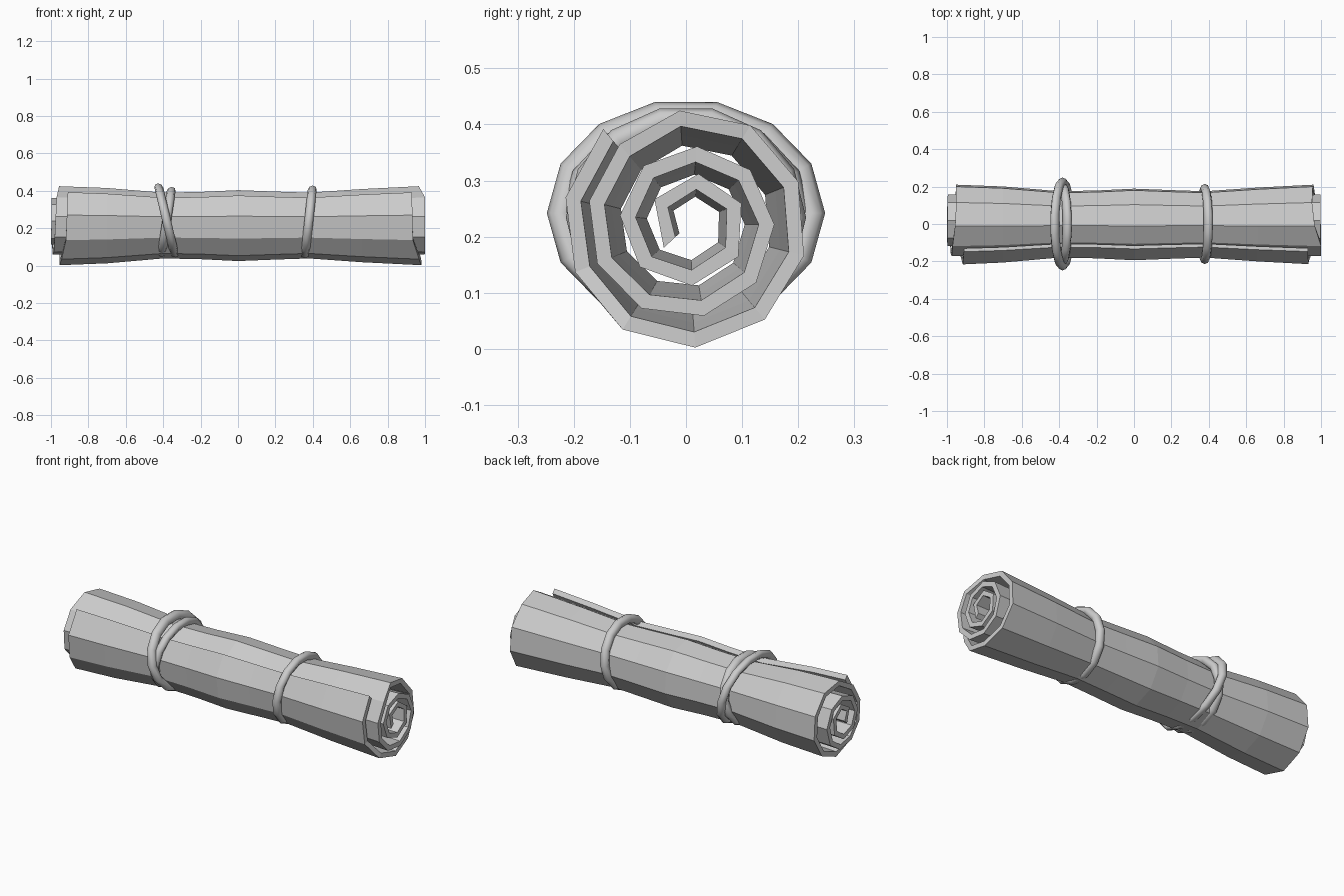
import bpy, bmesh, math

if "Cube" in bpy.data.objects:
    bpy.data.objects.remove(bpy.data.objects["Cube"])

grey = bpy.data.materials.new("light grey")
grey.diffuse_color = (0.6, 0.6, 0.6, 1)
grey.use_nodes = True
grey.node_tree.nodes["Principled BSDF"].inputs["Base Color"].default_value = grey.diffuse_color


def lerp(table, t):
    """Piecewise linear lookup in a list of (key, value) pairs."""
    for (a, va), (b, vb) in zip(table, table[1:]):
        if t <= b:
            return va + (vb - va) * max(0, (t - a) / (b - a))
    return table[-1][1]


# Spiral radius, sheet ends and facet angle by turn; pinch along the length
RADIUS = [(0, .217), (.2, .201), (.5, .202), (.87, .197), (1.02, .172), (2, .118), (3, .066), (3.5, .045)]
RIGHT = [(0, .93), (.2, .935), (.35, .985), (.6, .96), (.85, .95), (1, 1.0), (3.5, .99)]
LEFT = [(0, -.91), (.2, -.92), (.35, -.955), (.85, -.95), (1, -.97), (1.5, -.995), (2.5, -1), (3.5, -.98)]
PINCH = [(-1, 1), (-.92, 1), (-.7, .95), (-.4, .82), (-.2, .84), (0, .89), (.2, .85), (.38, .82), (.66, .92), (.96, 1)]
STATIONS = [-.7, -.4, -.2, 0, .2, .38, .66]
HALF = .014
CZ = .216

# Rolled sheet
turns, t = [], 0
while t < 3.45:
    turns.append(t)
    t += lerp([(0, .1), (1, .1), (2, .125), (2.6, .16), (3.4, .24)], t)

bm = bmesh.new()
rows = []
for t in turns:
    ang = math.radians(130) + t * math.tau
    row = []
    for x in [lerp(LEFT, t)] + STATIONS + [lerp(RIGHT, t)]:
        r = lerp(RADIUS, t) * lerp(PINCH, x)
        shift = .012 * t / 3.5
        row.append([bm.verts.new((x, shift + (r + o) * math.cos(ang), CZ + shift + (r + o) * math.sin(ang)))
                    for o in (HALF, -HALF)])
    rows.append(row)
n = len(STATIONS) + 2
for a, b in zip(rows, rows[1:]):
    for i in range(n - 1):
        for s in (0, 1):
            bm.faces.new((a[i][s], a[i + 1][s], b[i + 1][s], b[i][s]))
    for i in (0, n - 1):
        bm.faces.new((a[i][0], b[i][0], b[i][1], a[i][1]))
for row in (rows[0], rows[-1]):
    for i in range(n - 1):
        bm.faces.new((row[i][0], row[i + 1][0], row[i + 1][1], row[i][1]))
bmesh.ops.recalc_face_normals(bm, faces=bm.faces)
mesh = bpy.data.meshes.new("rolled_sheet")
bm.to_mesh(mesh)
bm.free()
mesh.materials.append(grey)
bpy.context.collection.objects.link(bpy.data.objects.new("rolled_sheet", mesh))


# Binding cords: tilted oval rings
def cord(name, x, z, ry, rz, lean):
    bpy.ops.mesh.primitive_torus_add(major_segments=14, minor_segments=8, major_radius=1, minor_radius=.1)
    ob = bpy.context.object
    ob.name = name
    tube = .024
    for i, v in enumerate(ob.data.vertices):
        a = math.tau * (i // 8) / 14
        b = math.tau * (i % 8) / 8
        c = tube * math.cos(b)
        vz = (rz + c) * math.sin(a)
        v.co = (x + tube * math.sin(b) + lean * vz / rz, (ry + c) * math.cos(a), z + vz)
    bm = bmesh.new()
    bm.from_mesh(ob.data)
    bmesh.ops.recalc_face_normals(bm, faces=bm.faces)
    bm.to_mesh(ob.data)
    bm.free()
    ob.data.materials.append(grey)
    bpy.ops.object.shade_smooth_by_angle(angle=math.radians(60))


cord("right_cord", .378, .234, .19, .175, .019)
cord("left_cord_outer", -.382, .242, .224, .179, -.042)
cord("left_cord_inner", -.382, .234, .2, .168, .025)
